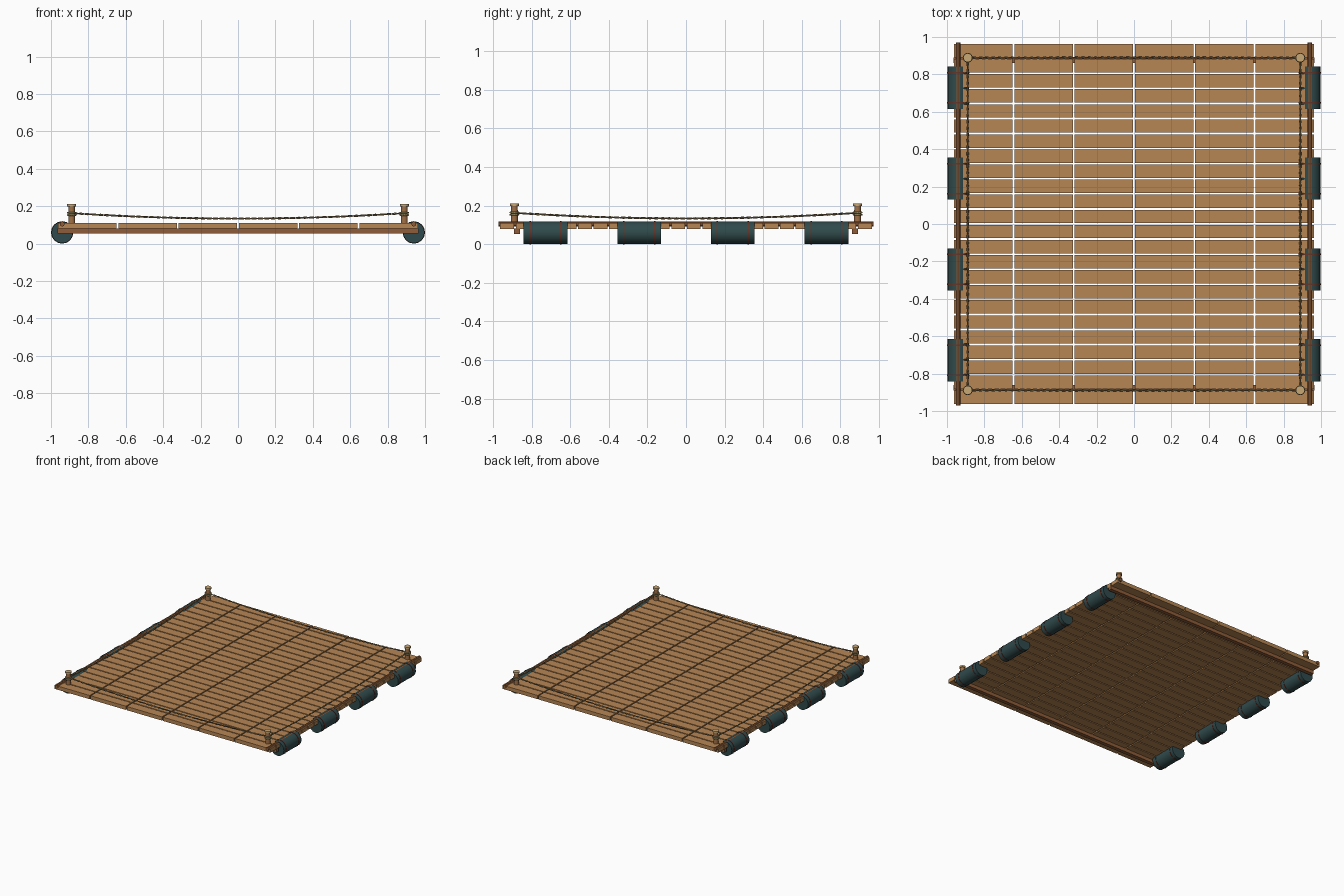
import bpy, bmesh, math
from mathutils import Matrix, Vector

if "Cube" in bpy.data.objects:
    bpy.data.objects.remove(bpy.data.objects["Cube"])


def material(name, r, g, b):
    lin = [((c / 255 + 0.055) / 1.055) ** 2.4 for c in (r, g, b)]
    m = bpy.data.materials.new(name)
    m.diffuse_color = (*lin, 1)
    m.use_nodes = True
    m.node_tree.nodes["Principled BSDF"].inputs["Base Color"].default_value = m.diffuse_color
    return m


PLANK = material("plank wood", 182, 134, 84)
BEAM = material("dark beam wood", 142, 92, 56)
POST = material("post wood", 160, 112, 70)
CAP = material("pale cap wood", 200, 168, 118)
BARREL = material("dark teal drum", 48, 74, 76)
BAND = material("rust band", 98, 54, 42)
ROPE = material("khaki rope", 158, 144, 100)
ROPE_DARK = material("brown rope", 122, 94, 62)


def finish(name, bm, mat, smooth=False):
    me = bpy.data.meshes.new(name)
    bm.to_mesh(me)
    bm.free()
    me.materials.append(mat)
    ob = bpy.data.objects.new(name, me)
    bpy.context.collection.objects.link(ob)
    if smooth:
        bpy.context.view_layer.objects.active = ob
        ob.select_set(True)
        bpy.ops.object.shade_smooth_by_angle(angle=math.radians(35))
        ob.select_set(False)
    return ob


def add_box(bm, centre, size):
    bmesh.ops.create_cube(bm, size=1, matrix=Matrix.Translation(centre) @ Matrix.Diagonal((*size, 1)))


def add_cyl(bm, centre, r, length, axis="Z", sides=16, r2=None):
    rot = Matrix.Rotation(math.pi / 2, 4, "X") if axis == "Y" else Matrix.Identity(4)
    bmesh.ops.create_cone(bm, cap_ends=True, segments=sides, radius1=r, radius2=r if r2 is None else r2,
                          depth=length, matrix=Matrix.Translation(centre) @ rot)


# Deck: 6 columns by 24 rows of short planks with open gaps
HALF, GAP, LOW, TOP = 0.967, 0.009, 0.08, 0.110
cols, rows = 6, 24
w, d = 2 * HALF / cols, 2 * HALF / rows
bm = bmesh.new()
for i in range(cols):
    for j in range(rows):
        add_box(bm, (-HALF + (i + 0.5) * w, -HALF + (j + 0.5) * d, (LOW + TOP) / 2),
                (w - GAP, d - GAP, TOP - LOW))
finish("deck_planks", bm, PLANK)

# Cross beams under the front and back edges
for name, s in (("front_beam", -1), ("back_beam", 1)):
    bm = bmesh.new()
    add_box(bm, (0, s * 0.876, 0.067), (1.93, 0.03, 0.028))
    finish(name, bm, BEAM)

# Side poles let into the deck, and the floats with their bands
for side, s in (("left", -1), ("right", 1)):
    bm = bmesh.new()
    add_cyl(bm, (s * 0.94, 0, 0.105), 0.0135, 1.942, "Y", 10)
    finish(side + "_side_pole", bm, BEAM, True)
    for k, y in enumerate((-0.728, -0.243, 0.243, 0.728)):
        bm = bmesh.new()
        add_cyl(bm, (s * 0.94, y, 0.06), 0.0575, 0.226, "Y", 16)
        finish(f"{side}_float_{k + 1}", bm, BARREL, True)
        bm = bmesh.new()
        for off in (-0.08, 0.08):
            add_cyl(bm, (s * 0.94, y + off, 0.06), 0.06, 0.008, "Y", 16)
        finish(f"{side}_float_bands_{k + 1}", bm, BAND, True)


def rope(name, points, radius, mat, cyclic=False):
    cu = bpy.data.curves.new(name, "CURVE")
    cu.dimensions = "3D"
    cu.bevel_depth = radius
    cu.bevel_resolution = 1
    cu.use_fill_caps = True
    sp = cu.splines.new("POLY")
    sp.points.add(len(points) - 1)
    for p, co in zip(sp.points, points):
        p.co = (*co, 1)
    sp.use_cyclic_u = cyclic
    cu.materials.append(mat)
    bpy.context.collection.objects.link(bpy.data.objects.new(name, cu))


# Corner posts with caps and rope wraps
P = 0.889
corners = [(-P, -P), (P, -P), (P, P), (-P, P)]
for n, (x, y) in enumerate(corners, 1):
    bm = bmesh.new()
    add_cyl(bm, (x, y, 0.150), 0.0185, 0.10, "Z", 12, 0.017)
    finish(f"corner_post_{n}", bm, POST, True)
    bm = bmesh.new()
    add_cyl(bm, (x, y, 0.206), 0.024, 0.013, "Z", 12)
    finish(f"post_cap_{n}", bm, CAP, True)
    for k, z in enumerate((0.153, 0.165)):
        ring = [(x + 0.021 * math.cos(a * math.pi / 8), y + 0.021 * math.sin(a * math.pi / 8), z)
                for a in range(16)]
        rope(f"rope_wrap_{n}_{k + 1}", ring, 0.005, ROPE, True)

# Sagging two-strand ropes between neighbouring posts
STEPS, TURNS = 208, 26
for n in range(4):
    a, b = Vector((*corners[n], 0)), Vector((*corners[(n + 1) % 4], 0))
    side = (b - a).normalized().cross(Vector((0, 0, 1)))
    for k, mat in enumerate((ROPE, ROPE_DARK)):
        pts = []
        for i in range(STEPS + 1):
            t = i / STEPS
            ang = t * TURNS * math.tau + k * math.pi
            p = a.lerp(b, t) + side * 0.003 * math.cos(ang)
            p.z = 0.134 + 0.029 * (2 * t - 1) ** 2 + 0.003 * math.sin(ang)
            pts.append(p)
        rope(f"rope_{n + 1}_strand_{k + 1}", pts, 0.0032, mat)
